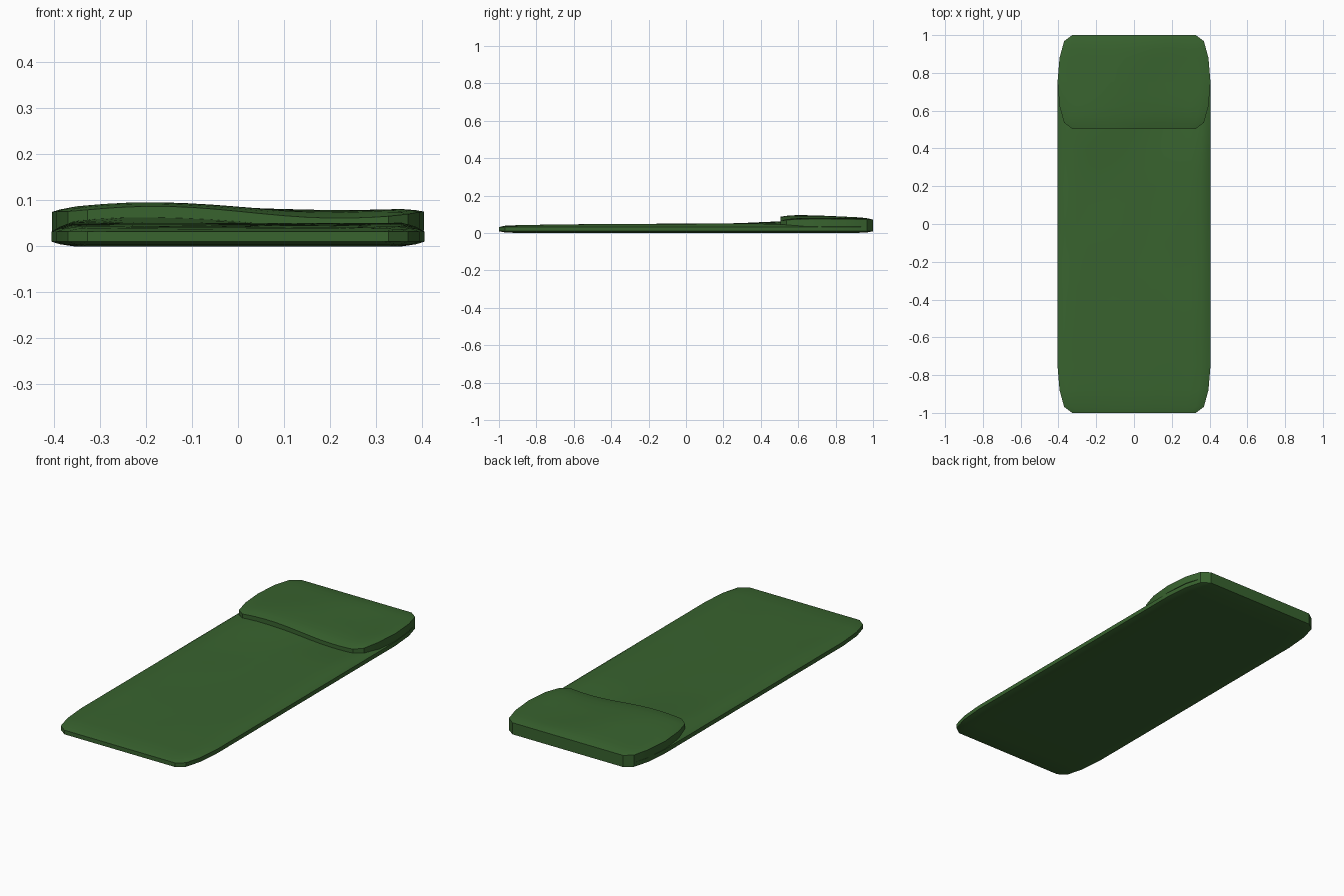
import bpy, bmesh, math
from mathutils import Vector, noise

if "Cube" in bpy.data.objects:
    bpy.data.objects.remove(bpy.data.objects["Cube"])

green = bpy.data.materials.new("green_fabric")
green.diffuse_color = (0.04, 0.125, 0.028, 1)
green.use_nodes = True
green.node_tree.nodes["Principled BSDF"].inputs["Base Color"].default_value = green.diffuse_color

# corner profile: (distance from the end, half width)
CORNER = [(0, 0.327), (0.032, 0.37), (0.12, 0.394), (0.25, 0.405)]
COLS = [-1, -0.955, -0.88, -0.75, -0.6, -0.45, -0.3, -0.15, 0]
COLS += [-c for c in reversed(COLS[:-1])]


def lerp(points, t):
    for (a, va), (b, vb) in zip(points, points[1:]):
        if t <= b:
            return va + (vb - va) * max(0, t - a) / (b - a)
    return points[-1][1]


def wave(x):
    return math.cos(math.pi * (x + 0.18) / 0.4)


def ripple(x, y, seed):
    return 0.003 * noise.noise(Vector((x * 5, y * 4, seed)))


def rim(u, d):
    # 0 on the border, 1 inside
    return min(1, (1 - abs(u)) / 0.12, d / 0.06) ** 0.6


def slab(name, y0, y1, rows, bottom, top):
    """Closed cushion between two height functions with rounded corners."""
    bm = bmesh.new()
    ends = [d for d, _ in CORNER]
    ys = sorted({round(y, 4) for y in [y0 + d for d in ends] + [y1 - d for d in ends] + rows})
    layers = []
    for height in (bottom, top):
        grid = []
        for y in ys:
            d = min(y - y0, y1 - y)
            w = lerp(CORNER, d)
            grid.append([bm.verts.new((u * w, y, height(u * w, y, rim(u, d)))) for u in COLS])
        for a, b in zip(grid, grid[1:]):
            for i in range(len(COLS) - 1):
                bm.faces.new((a[i], a[i + 1], b[i + 1], b[i]))
        layers.append(grid)
    # side walls joining the two layers

    def border(g):
        return g[0] + [r[-1] for r in g[1:]] + g[-1][-2::-1] + [r[0] for r in g[-2:0:-1]]
    lo, hi = border(layers[0]), border(layers[1])
    for i in range(len(lo)):
        j = (i + 1) % len(lo)
        bm.faces.new((lo[i], lo[j], hi[j], hi[i]))
    bmesh.ops.recalc_face_normals(bm, faces=bm.faces)
    me = bpy.data.meshes.new(name)
    bm.to_mesh(me)
    bm.free()
    me.materials.append(green)
    ob = bpy.data.objects.new(name, me)
    bpy.context.collection.objects.link(ob)
    bpy.ops.object.select_all(action='DESELECT')
    ob.select_set(True)
    bpy.context.view_layer.objects.active = ob
    bpy.ops.object.shade_smooth_by_angle(angle=math.radians(30))
    return ob


# long padded body, swelling a little under the fold
def body_bottom(x, y, r):
    return 0.010 * (1 - r)


def body_top(x, y, r):
    swell = math.exp(-((y - 0.58) / 0.2) ** 2)
    base = lerp([(-1, 0.041), (-0.5, 0.047), (0.2, 0.051), (0.5, 0.052), (1, 0.046)], y)
    return 0.032 + r * (base - 0.032 + 0.013 * swell * wave(x) + ripple(x, y, 1))


# folded-over upper flap with a wavy front lip
def flap_bottom(x, y, r):
    return body_top(x, y, 1) - 0.002 - 0.012 * min(1, abs(x) / 0.4) ** 4


def flap_back_bottom(x, y, r):
    drop = max(0, (y - 0.9) / 0.1)
    return flap_bottom(x, y, r) * (1 - drop) + 0.030 * drop


def flap_top(x, y, r):
    fade = lerp([(0.5, 1), (0.75, 0.6), (1, 0)], y)
    crown = lerp([(0.5, 0.082), (0.65, 0.085), (0.9, 0.083), (1, 0.08)], y)
    return crown - 0.008 * (1 - r) + 0.013 * fade * wave(x) + ripple(x, y, 7) * r


slab("sleeping_bag_body", -1, 1, [i * 0.1 for i in range(-7, 8)], body_bottom, body_top)
slab("folded_flap", 0.504, 1, [0.57, 0.69, 0.82, 0.93], flap_back_bottom, flap_top)
